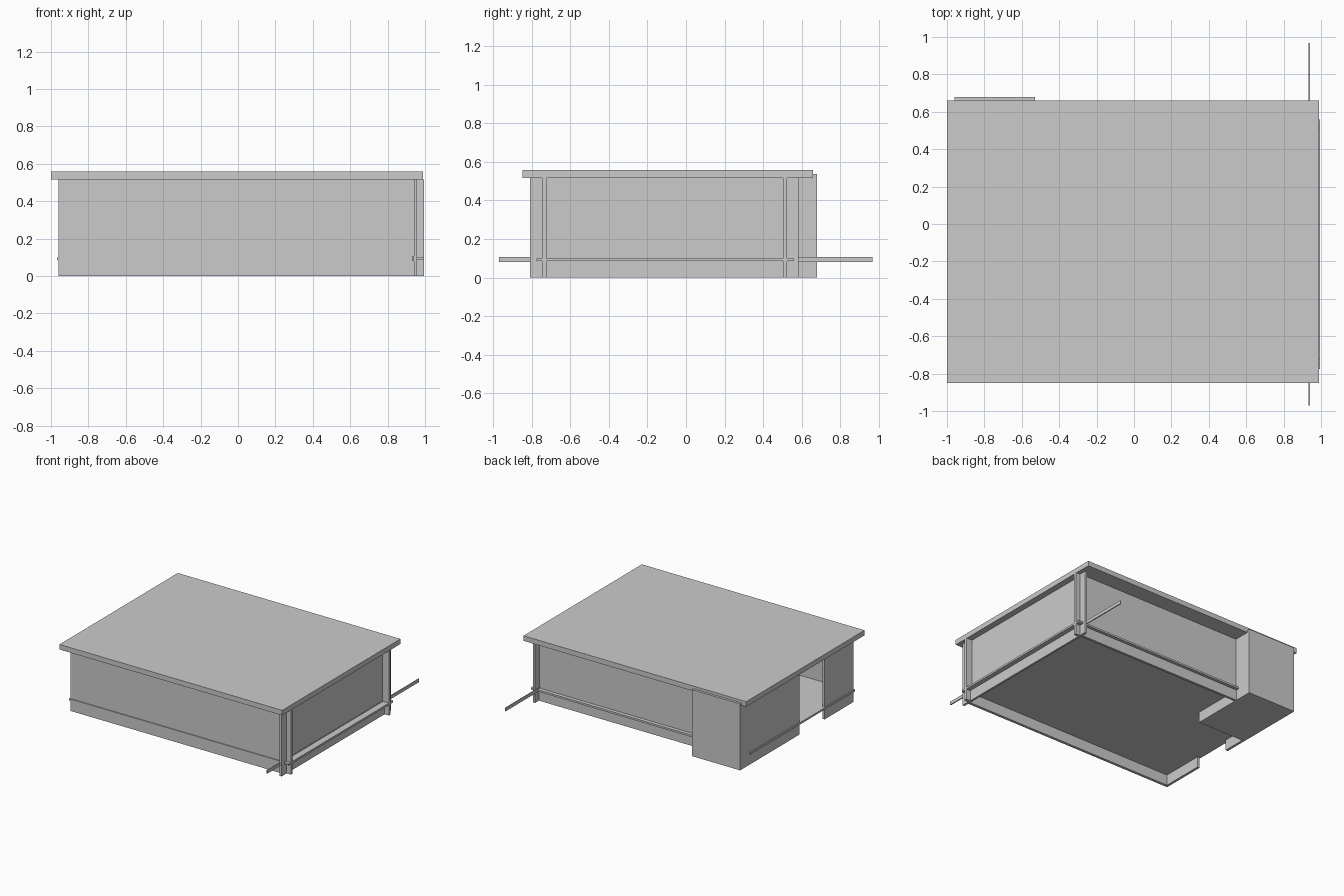
import bpy
import bmesh
from mathutils import Vector

if "Cube" in bpy.data.objects:
    bpy.data.objects.remove(bpy.data.objects["Cube"])


def box(name, x, y, z):
    """Axis-aligned box from (min, max) ranges."""
    bm = bmesh.new()
    bmesh.ops.create_cube(bm, size=1.0)
    lo = Vector((x[0], y[0], z[0]))
    hi = Vector((x[1], y[1], z[1]))
    for v in bm.verts:
        v.co = [(lo[i] + hi[i]) / 2 + v.co[i] * (hi[i] - lo[i]) for i in range(3)]
    me = bpy.data.meshes.new(name)
    bm.to_mesh(me)
    bm.free()
    ob = bpy.data.objects.new(name, me)
    bpy.context.collection.objects.link(ob)
    return ob


EAVE = 0.517      # underside of the roof
FLOOR = 0.10      # top of the floor slab
UNDER = 0.085     # underside of the floor slab

# Roof and floor slabs
box("roof", (-1.0, 0.99), (-0.85, 0.66), (EAVE, 0.558))
box("floor_slab", (-0.968, 0.995), (-0.775, 0.56), (UNDER, FLOOR))

# Walls above the floor
box("front_wall", (-0.96, 0.94), (-0.767, -0.745), (FLOOR, EAVE))
box("right_wall", (0.925, 0.94), (-0.745, 0.525), (FLOOR, EAVE))
box("back_wall", (-0.53, 0.925), (0.51, 0.53), (FLOOR, EAVE))

# Skirts below the floor
box("front_skirt", (-0.96, 0.957), (-0.767, -0.745), (0, UNDER))
box("right_skirt", (0.94, 0.957), (-0.745, 0.535), (0, UNDER))
box("back_skirt", (-0.53, 0.94), (0.515, 0.535), (0, UNDER))

# Left wall in two runs, with a full-height doorway between them
for name, y in (("left_wall_front", (-0.745, -0.397)), ("left_wall_back", (-0.076, 0.11))):
    box(name, (-0.96, -0.94), y, (FLOOR, EAVE))
    box(name + "_skirt", (-0.96, -0.94), y, (0, UNDER))

# Solid block projecting from the back left corner
box("corner_block", (-0.96, -0.53), (0.11, 0.68), (0, 0.537))

# Corner posts on the right, each made of two crossed plates
for name, outer, mid, inner in (("front", -0.81, -0.747, -0.723), ("back", 0.584, 0.525, 0.504)):
    box(name + "_post_web", (0.94, 0.957), sorted((outer, inner)), (0, EAVE))
    box(name + "_post_flange", (0.957, 0.995), sorted((mid, inner)), (0, EAVE))

# Long thin beam running past both ends
box("side_beam", (0.934, 0.942), (-0.97, 0.967), (0.08, 0.106))
